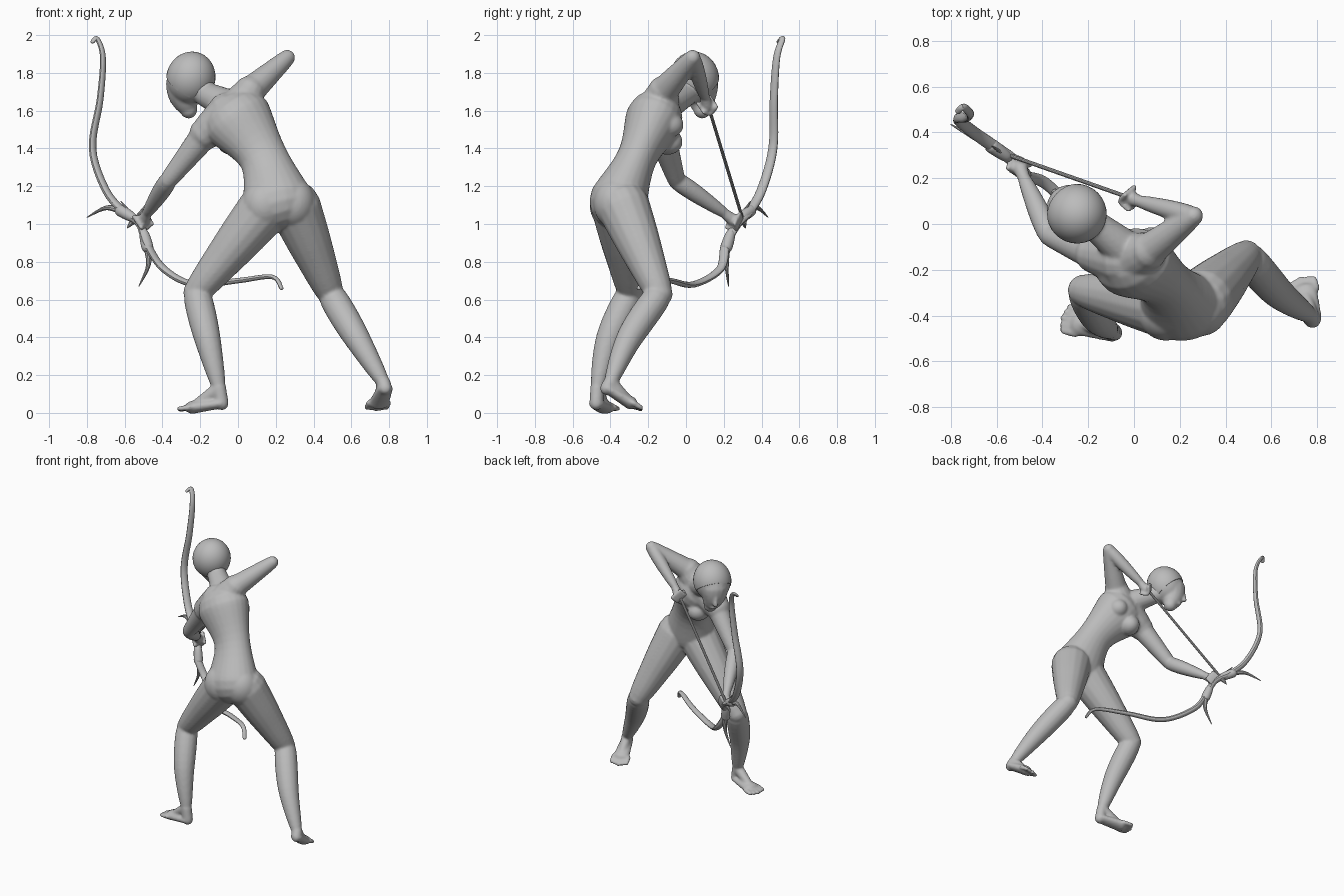
import bpy, bmesh, math
from math import sin, cos, pi, tau
from mathutils import Vector, Matrix

if "Cube" in bpy.data.objects:
    bpy.data.objects.remove(bpy.data.objects["Cube"])

shade = 0.5
grey = bpy.data.materials.new("plain_grey")
grey.use_nodes = True
grey.diffuse_color = (shade, shade, shade, 1)
grey.node_tree.nodes["Principled BSDF"].inputs["Base Color"].default_value = grey.diffuse_color


def spline(points, steps):
    """Smooth curve that passes through every point."""
    points = [Vector(p) for p in points]
    last = len(points) - 1
    curve = []
    for i in range(last):
        here, there = points[i], points[i + 1]
        leave = (there - points[max(i - 1, 0)]) / 2
        arrive = (points[min(i + 2, last)] - here) / 2
        for s in range(steps):
            t = s / steps
            ease = t * t * (3 - 2 * t)
            curve.append(here.lerp(there, ease) + leave * t * (1 - t) ** 2 - arrive * t * t * (1 - t))
    return curve + [points[last]]


def tube(bm, points, radius, side=(1, 0, 0), flat=1, steps=6, sides=16):
    """Sweep an ellipse along a curve; radius is a function of the way along it."""
    curve = spline(points, steps)
    last = len(curve) - 1
    sections = []
    for i, centre in enumerate(curve):
        along = (curve[min(i + 1, last)] - curve[max(i - 1, 0)]).normalized()
        sections.append((centre, along, radius(i / last)))

    def dome(section, sign):
        centre, along, r = section
        angles = [pi / 2 * k / 4 for k in (1, 2, 3, 3.7)]
        return [(centre + along * sign * r * min(flat, 1) * sin(a), along, r * cos(a)) for a in angles]

    sections = dome(sections[0], -1)[::-1] + sections + dome(sections[-1], 1)
    rings = []
    across = Vector(side)
    for centre, along, r in sections:
        across = (across - along * across.dot(along)).normalized()
        depth = along.cross(across) * flat
        angles = [tau * k / sides for k in range(sides)]
        rings.append([bm.verts.new(centre + (across * cos(a) + depth * sin(a)) * r) for a in angles])
    for low, high in zip(rings, rings[1:]):
        for k in range(sides):
            n = (k + 1) % sides
            bm.faces.new((low[k], low[n], high[n], high[k]))
    bm.faces.new(rings[0][::-1])
    bm.faces.new(rings[-1])


def taper(start, end, bulge=0):
    """Radius rule: straight taper with a muscle swelling nearer the start."""
    return lambda t: start + (end - start) * t + bulge * sin(pi * t ** 0.7)


def limb(bm, a, b, start, end, bulge=0, bend=(0, 0, 0)):
    """Muscle between two joints, bowed sideways by bend."""
    a, b = Vector(a), Vector(b)
    tube(bm, [a, a.lerp(b, 0.5) + Vector(bend), b], taper(start, end, bulge))


def ball(bm, centre, size, aim=(0, 0, 1)):
    """Ellipsoid whose long axis follows aim."""
    turn = Vector(aim).to_track_quat('Z', 'Y').to_matrix().to_4x4()
    place = Matrix.Translation(centre) @ turn @ Matrix.Diagonal((*size, 1))
    bmesh.ops.create_uvsphere(bm, u_segments=32, v_segments=20, radius=1, matrix=place)


def hand(bm, wrist, palm, grip):
    """Palm and four fingers curled round the grip axis."""
    palm, grip = Vector(palm), Vector(grip).normalized()
    reach = palm - Vector(wrist)
    reach = (reach - grip * reach.dot(grip)).normalized()
    curl = grip.cross(reach)
    limb(bm, wrist, palm, 0.027, 0.034)
    for k in range(4):
        knuckle = palm + grip * (k - 1.5) * 0.024
        arc = [knuckle + (curl * cos(a) + reach * sin(a)) * 0.038 for a in (0, pi / 2, pi)]
        tube(bm, arc, taper(0.014, 0.011), grip, sides=8)


def foot(bm, ankle, heel, tip):
    """Sole, instep and five toes."""
    ankle, heel, tip = Vector(ankle), Vector(heel), Vector(tip)
    forward = (tip - heel).normalized()
    side = forward.cross(Vector((0, 0, 1))).normalized()
    pad = heel.lerp(tip, 0.7)
    tube(bm, [heel, pad], taper(0.042, 0.058), side, flat=0.6)
    limb(bm, ankle, heel, 0.038, 0.036)
    limb(bm, ankle, pad, 0.038, 0.025)
    for k in range(-2, 3):
        spread = side * k * 0.027
        tube(bm, [pad + spread, tip + spread - forward * abs(k) * 0.008], taper(0.016, 0.015), side, sides=8)


def finish(name, bm):
    bmesh.ops.recalc_face_normals(bm, faces=bm.faces)
    mesh = bpy.data.meshes.new(name)
    bm.to_mesh(mesh)
    bm.free()
    mesh.materials.append(grey)
    thing = bpy.data.objects.new(name, mesh)
    bpy.context.collection.objects.link(thing)
    thing.select_set(True)
    bpy.context.view_layer.objects.active = thing
    bpy.ops.object.shade_smooth_by_angle()
    return thing


# torso: hourglass from pelvis to chest, then buttocks, crotch and breasts
body = bmesh.new()
tube(body, [(0.21, -0.36, 1.12), (0.135, -0.26, 1.35), (0, -0.17, 1.55)],
     lambda t: 0.157 + 0.028 * cos(tau * t), side=(1, 0.1, 0.4), flat=0.82, sides=24)
for centre in ((0.14, -0.39, 1.1), (0.29, -0.37, 1.11)):
    ball(body, centre, (0.12, 0.12, 0.135))
ball(body, (0.22, -0.36, 1.07), (0.09, 0.09, 0.09))
for centre in ((0.07, -0.1, 1.53), (-0.04, -0.105, 1.44)):
    ball(body, centre, (0.073, 0.073, 0.088), aim=(0.2, 0.9, -0.2))

# neck, skull, jaw, cheeks, nose and lips; the face looks along the arrow
crown, cheek = Vector((0.3, -0.2, 1)), Vector((0.6, 0.7, 0))
skull = Vector((-0.25, 0.045, 1.772))
limb(body, (-0.03, -0.12, 1.62), (-0.2, 0.02, 1.7), 0.09, 0.06)
ball(body, skull, (0.126, 0.126, 0.14), crown)
tube(body, [(-0.28, 0.07, 1.75), (-0.285, 0.08, 1.68), (-0.262, 0.085, 1.605)],
     taper(0.1, 0.047, 0.012), cheek)
limb(body, (-0.345, 0.135, 1.7), (-0.345, 0.142, 1.65), 0.012, 0.017)
ball(body, (-0.308, 0.12, 1.615), (0.022, 0.022, 0.015))

# drawing arm
shoulder, elbow, wrist = (0.06, -0.12, 1.7), (0.26, 0.035, 1.88), (0.02, 0.1, 1.67)
limb(body, (0, -0.15, 1.6), shoulder, 0.12, 0.085)
limb(body, shoulder, elbow, 0.08, 0.043)
limb(body, elbow, wrist, 0.038, 0.026, 0.01)
hand(body, wrist, (-0.01, 0.11, 1.63), grip=(0.5, 0.4, -0.6))

# bow arm
shoulder, elbow, wrist = (-0.17, -0.13, 1.48), (-0.37, -0.05, 1.23), (-0.48, 0.2, 1.06)
limb(body, (-0.05, -0.15, 1.57), shoulder, 0.13, 0.088)
limb(body, shoulder, elbow, 0.078, 0.046)
limb(body, elbow, wrist, 0.045, 0.028, 0.01)
hand(body, wrist, (-0.5, 0.25, 1.02), grip=(-0.4, 0.3, 0.6))

# planted leg, then trailing leg
for hip, knee, ankle, heel, tip in (
        ((0.14, -0.36, 1.08), (-0.22, -0.29, 0.64), (-0.1, -0.47, 0.13), (-0.085, -0.475, 0.05), (-0.31, -0.41, 0.02)),
        ((0.3, -0.33, 1.09), (0.49, -0.14, 0.63), (0.77, -0.4, 0.16), (0.78, -0.42, 0.13), (0.73, -0.24, 0.02))):
    limb(body, hip, knee, 0.14, 0.07, 0.007)
    limb(body, knee, ankle, 0.066, 0.034, 0.021, bend=(0, -0.03, 0))
    foot(body, ankle, heel, tip)

# fuse all flesh into one smooth skin
skin = finish("body", body)
fuse = skin.modifiers.new("fuse", 'REMESH')
fuse.mode, fuse.voxel_size, fuse.use_smooth_shade = 'VOXEL', 0.008, True
soften = skin.modifiers.new("soften", 'SMOOTH')
soften.factor, soften.iterations = 0.5, 9

# close-cropped hair, trimmed along the hairline
hair = bmesh.new()
nape = Vector((0.5, -0.4, 0.8))
ball(hair, skull, (0.13, 0.13, 0.142), crown)
bmesh.ops.bisect_plane(hair, geom=hair.verts[:] + hair.edges[:] + hair.faces[:], clear_inner=True,
                       plane_co=skull - nape * 0.05, plane_no=nape)
bmesh.ops.holes_fill(hair, edges=[e for e in hair.edges if e.is_boundary])
finish("hair", hair)

# bow, swept from the upper tip through the grip to the lower tip
bow = bmesh.new()
tube(bow, [(-0.77, 0.49, 1.965), (-0.745, 0.51, 1.98), (-0.715, 0.48, 1.88), (-0.73, 0.465, 1.66),
           (-0.77, 0.46, 1.4), (-0.7, 0.4, 1.18), (-0.6, 0.33, 1.06), (-0.52, 0.27, 1), (-0.48, 0.21, 0.89),
           (-0.39, 0.18, 0.76), (-0.23, 0.04, 0.68), (0, -0.08, 0.7), (0.18, -0.2, 0.72), (0.23, -0.25, 0.66)],
     lambda t: 0.009 + 0.011 * sin(pi * t), cheek, flat=1.4)
finish("bow", bow)

# flared collars and curved thorns at both ends of the grip
thorns = bmesh.new()
for inner, outer, bend, tip in (
        ((-0.55, 0.29, 1.03), (-0.62, 0.34, 1.07), (-0.7, 0.38, 1.085), (-0.8, 0.435, 1.035)),
        ((-0.5, 0.24, 0.96), (-0.48, 0.215, 0.88), (-0.475, 0.215, 0.78), (-0.525, 0.225, 0.67))):
    limb(thorns, inner, outer, 0.02, 0.032, 0.004)
    tube(thorns, [outer, bend, tip], taper(0.022, 0.002), sides=10)
    barb = Vector(outer) + Vector((0, 0, 0.05))
    tube(thorns, [inner, barb], taper(0.016, 0.002), sides=10)
finish("grip_thorns", thorns)

# arrow shaft and pointed head
arrow = bmesh.new()
nock, neck = Vector((-0.02, 0.115, 1.635)), Vector((-0.56, 0.305, 1.01))
tube(arrow, [nock, neck], taper(0.009, 0.009), sides=10)
tube(arrow, [neck, neck.lerp(nock, -0.05)], taper(0.018, 0.002), sides=8)
finish("arrow", arrow)
